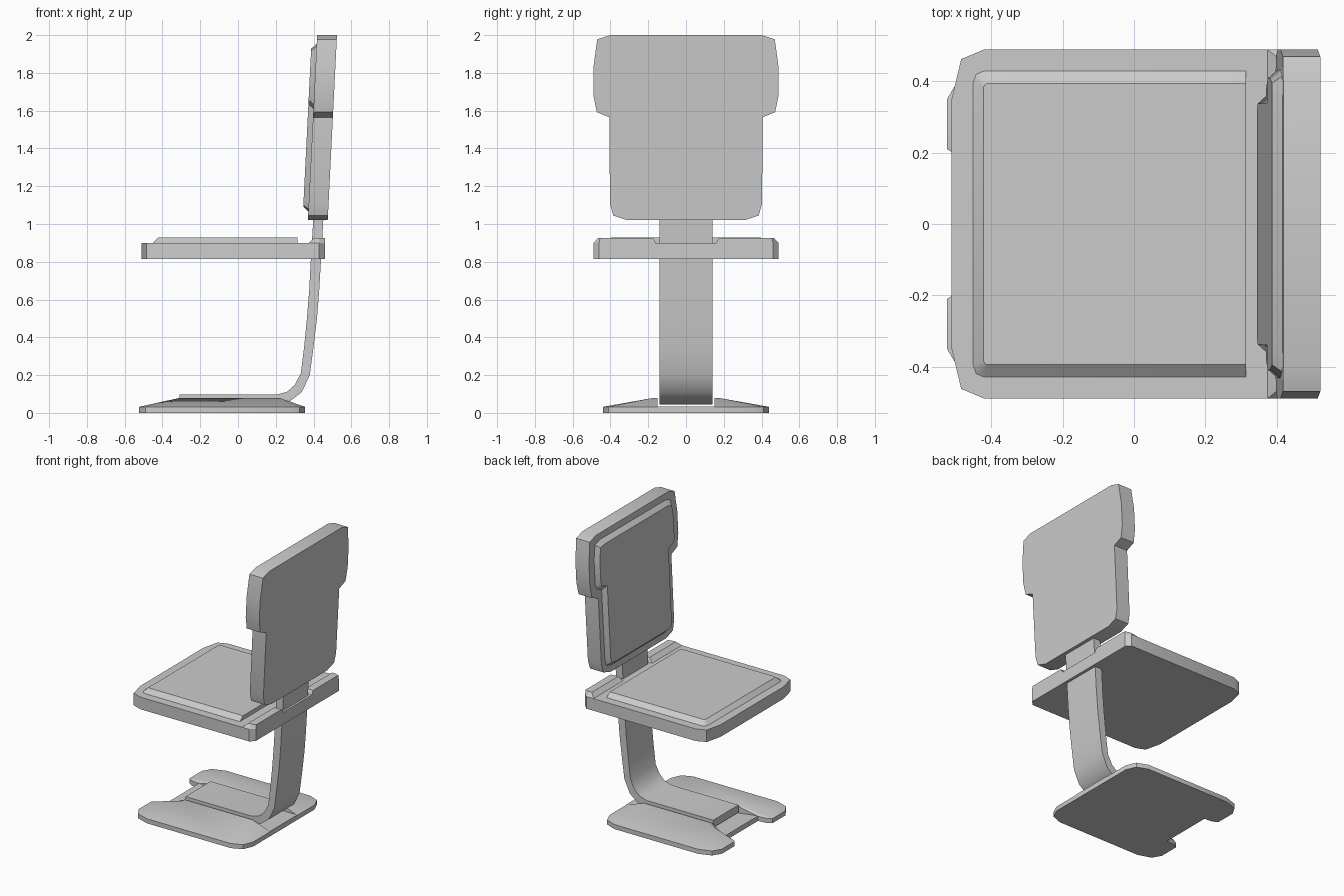
import bpy, bmesh, math

if "Cube" in bpy.data.objects:
    bpy.data.objects.remove(bpy.data.objects["Cube"])


def loft(name, rings, mirror=False):
    """Skin equal-length rings of 3D points, cap both ends, optionally copy across y."""
    bm = bmesh.new()
    for s in ((1, -1) if mirror else (1,)):
        vs = [[bm.verts.new((x, y * s, z)) for x, y, z in r] for r in rings]
        n = len(vs[0])
        for a, b in zip(vs, vs[1:]):
            for i in range(n):
                j = (i + 1) % n
                bm.faces.new((a[i], a[j], b[j], b[i]))
        bm.faces.new(vs[0])
        bm.faces.new(vs[-1])
    bmesh.ops.remove_doubles(bm, verts=bm.verts, dist=0.0005)
    bmesh.ops.recalc_face_normals(bm, faces=bm.faces)
    me = bpy.data.meshes.new(name)
    bm.to_mesh(me)
    bm.free()
    ob = bpy.data.objects.new(name, me)
    bpy.context.collection.objects.link(ob)
    bpy.ops.object.select_all(action='DESELECT')
    ob.select_set(True)
    bpy.context.view_layer.objects.active = ob
    bpy.ops.object.shade_smooth_by_angle(angle=math.radians(32))
    return ob


def flat(pts, z):
    return [(x, y, z) for x, y in pts]


def both_x(half):
    """Close a half outline of (x, y) by reflecting it in y."""
    return half + [(x, -y) for x, y in reversed(half)]


# Base: two sloped wings either side of a low channel plate
wing = [(.355, .15), (.355, .34), (.325, .41), (.25, .44), (-.40, .44), (-.49, .41),
        (-.525, .35), (-.525, .21), (-.49, .19), (-.43, .185), (-.31, .15)]
ridge = [(.22, .15)] + [(.22, .175)] * 3 + [(-.31, .175)] * 5 + [(-.31, .15)] * 2
loft("base_wings", [flat(wing, 0), flat(wing, .032), flat(ridge, .079)], mirror=True)
plate = both_x([(.355, .15), (-.31, .15), (-.43, .185)])
loft("base_plate", [flat(plate, 0), flat(plate, .035)])

# Bent support strap running from the base up to the backrest
strap = [(-.31, .045), (.20, .045), (.275, .062), (.338, .11), (.38, .20), (.40, .35),
         (.418, .50), (.43, .65), (.44, .82), (.455, 1.08),
         (.402, 1.08), (.386, .82), (.377, .65), (.365, .50), (.35, .35),
         (.333, .21), (.30, .148), (.26, .112), (.206, .097), (-.31, .097)]
loft("support_strap", [[(x, y, z) for x, z in strap] for y in (-.14, .14)])

# Seat slab, its cushion and the raised rear rim
seat = both_x([(.46, .46), (.43, .49), (-.42, .49), (-.485, .463), (-.512, .35)])
loft("seat", [flat(seat, .815), flat(seat, .90)])
pad_low = both_x([(.315, .43), (-.42, .43), (-.443, .42), (-.452, .395)])
pad_top = both_x([(.315, .395), (-.41, .395), (-.418, .392), (-.422, .385)])
loft("seat_cushion", [flat(pad_low, .90), flat(pad_top, .928)])
rim_low = [(.375, .16), (.46, .16), (.46, .46), (.43, .49), (.375, .49)]
rim_top = [(.405, .175), (.46, .175), (.46, .455), (.43, .465), (.405, .465)]
loft("seat_rear_rim", [flat(rim_low, .90), flat(rim_top, .927)], mirror=True)


# Leaning backrest: outlines in (y, z), offset along x from the front plane
def lean(half, offset):
    ring = half + [(-y, z) for y, z in reversed(half)]
    return [(.37 + .049 * (z - 1.02) / .98 + offset, y, z) for y, z in ring]


back = [(.40, 2.0), (.47, 1.978), (.49, 1.83), (.49, 1.68), (.472, 1.592), (.405, 1.565),
        (.403, 1.11), (.385, 1.045), (.31, 1.02)]
loft("backrest", [lean(back, 0), lean(back, .105)])
cush_low = [(.36, 1.955), (.415, 1.94), (.432, 1.84), (.432, 1.67), (.42, 1.635),
            (.365, 1.61), (.363, 1.12), (.35, 1.08), (.30, 1.065)]
cush_top = [(.35, 1.928), (.395, 1.918), (.408, 1.83), (.408, 1.68), (.40, 1.657),
            (.34, 1.635), (.338, 1.13), (.33, 1.10), (.29, 1.092)]
loft("backrest_cushion", [lean(cush_low, 0), lean(cush_top, -.028)])
